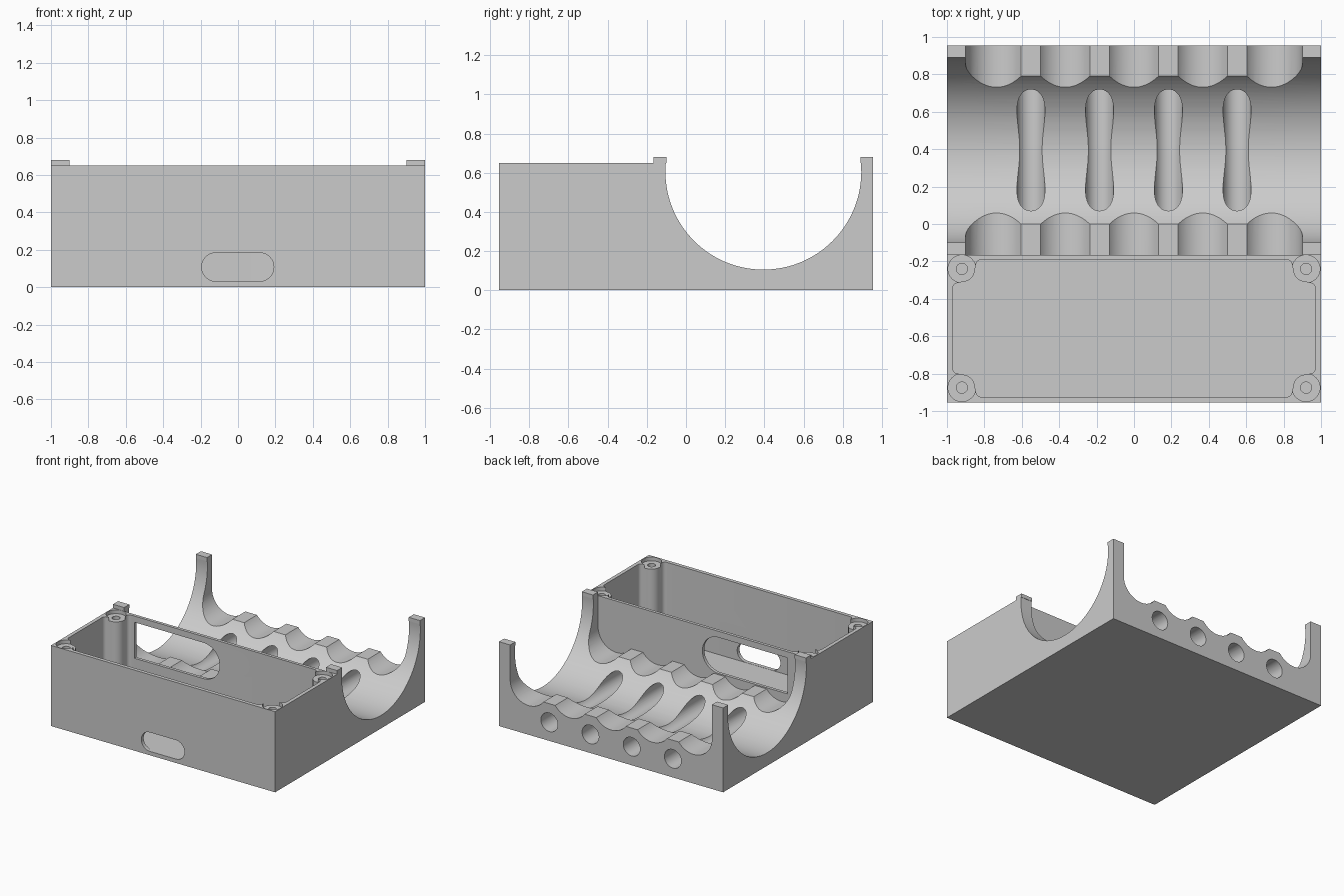
import bpy, bmesh, math
from mathutils import Vector

if "Cube" in bpy.data.objects:
    bpy.data.objects.remove(bpy.data.objects["Cube"])

grey = bpy.data.materials.new("plain_grey")
grey.diffuse_color = (0.6, 0.6, 0.6, 1)
grey.use_nodes = True
grey.node_tree.nodes["Principled BSDF"].inputs["Base Color"].default_value = grey.diffuse_color


def arc(cx, cy, r, a0, a1, n=12):
    """Points along an arc, angles in degrees."""
    return [(cx + r * math.cos(math.radians(a0 + (a1 - a0) * i / n)),
             cy + r * math.sin(math.radians(a0 + (a1 - a0) * i / n)))
            for i in range(n + 1)]


def prism(name, pts, axis, lo, hi):
    """Extrude a 2D outline along one axis: x -> (y,z), y -> (x,z), z -> (x,y)."""
    def place(p, d):
        return {"x": (d, p[0], p[1]), "y": (p[0], d, p[1]), "z": (p[0], p[1], d)}[axis]
    bm = bmesh.new()
    a = [bm.verts.new(place(p, lo)) for p in pts]
    b = [bm.verts.new(place(p, hi)) for p in pts]
    bm.faces.new(a)
    bm.faces.new(b)
    for i in range(len(pts)):
        j = (i + 1) % len(pts)
        bm.faces.new((a[i], a[j], b[j], b[i]))
    bmesh.ops.recalc_face_normals(bm, faces=bm.faces[:])
    me = bpy.data.meshes.new(name)
    bm.to_mesh(me)
    bm.free()
    me.materials.append(grey)
    ob = bpy.data.objects.new(name, me)
    bpy.context.collection.objects.link(ob)
    return ob


def circle(cx, cy, r, n=40):
    return arc(cx, cy, r, 0, 360, n)[:-1]


def cut(body, cutter):
    """Subtract a cutter, then remove it."""
    mod = body.modifiers.new("cut", "BOOLEAN")
    mod.operation = "DIFFERENCE"
    mod.solver = "EXACT"
    mod.object = cutter
    bpy.context.view_layer.objects.active = body
    bpy.ops.object.modifier_apply(modifier=mod.name)
    bpy.data.objects.remove(cutter)


# Body: side profile with the round cradle, run across the width
dip = math.degrees(math.asin(0.045 / 0.5))
profile = [(-0.955, 0), (0.955, 0), (0.955, 0.68), (0.89, 0.68), (0.89, 0.65)]
profile += arc(0.395, 0.605, 0.5, dip, -180 - dip, 64)
profile += [(-0.10, 0.65), (-0.10, 0.68), (-0.165, 0.68), (-0.165, 0.65), (-0.955, 0.65)]
body = prism("cradle_box", profile, "x", -1, 1)

# Scalloped cutaway between the four corner posts
low = math.degrees(math.asin(0.1 / 0.165))
xs = [-0.735, -0.3675, 0, 0.3675, 0.735]
scallop = [(-0.9, 0.9)]
for i, x in enumerate(xs):
    scallop += arc(x, 0.4, 0.165, 180 if i == 0 else 180 + low,
                   360 if i == 4 else 360 - low, 24)
scallop += [(0.9, 0.9)]
cut(body, prism("scallop_cutter", scallop, "y", -0.165, 1.1))

# Long bores under the cradle, open at the back
for x in (-0.551, -0.184, 0.184, 0.551):
    cut(body, prism("bore_cutter", circle(x, 0.15, 0.075), "y", -0.1, 1.1))

# Box cavity with rounded bosses left standing in the corners
corner = arc(0.03, 0.155, 0.03, 180, 270, 6)
corner += arc(0.05, 0.05, 0.07, 90, 0, 10)
corner += arc(0.155, 0.03, 0.03, 180, 270, 6)
x0, y0, y1 = 0.97, -0.925, -0.19
cavity = [(-x0 + u, y0 + v) for u, v in corner]
cavity += [(x0 - u, y0 + v) for u, v in reversed(corner)]
cavity += [(x0 - u, y1 - v) for u, v in corner]
cavity += [(-x0 + u, y1 - v) for u, v in reversed(corner)]
cut(body, prism("cavity_cutter", cavity, "z", 0.03, 0.9))

# Screw recesses and pilot holes in the bosses
for sx in (-1, 1):
    for y in (-0.24, -0.875):
        cut(body, prism("recess_cutter", circle(sx * 0.92, y, 0.0742), "z", 0.62, 0.9))
        cut(body, prism("hole_cutter", circle(sx * 0.92, y, 0.03, 24), "z", 0.1, 0.9))

# Front slot
slot = arc(0.115, 0.108, 0.0765, -90, 90, 16) + arc(-0.118, 0.108, 0.0765, 90, 270, 16)
cut(body, prism("slot_cutter", slot, "y", -1.1, -0.8))

# Window in the wall between box and cradle, rounded at one end
window = [(-0.79, 0.6), (-0.79, 0.31)] + arc(-0.175, 0.455, 0.145, -90, 90, 20)
cut(body, prism("window_cutter", window, "y", -0.3, -0.12))

# Smooth curved walls, crisp edges
bpy.ops.object.select_all(action="DESELECT")
body.select_set(True)
bpy.context.view_layer.objects.active = body
bpy.ops.object.shade_smooth_by_angle(angle=math.radians(25))
